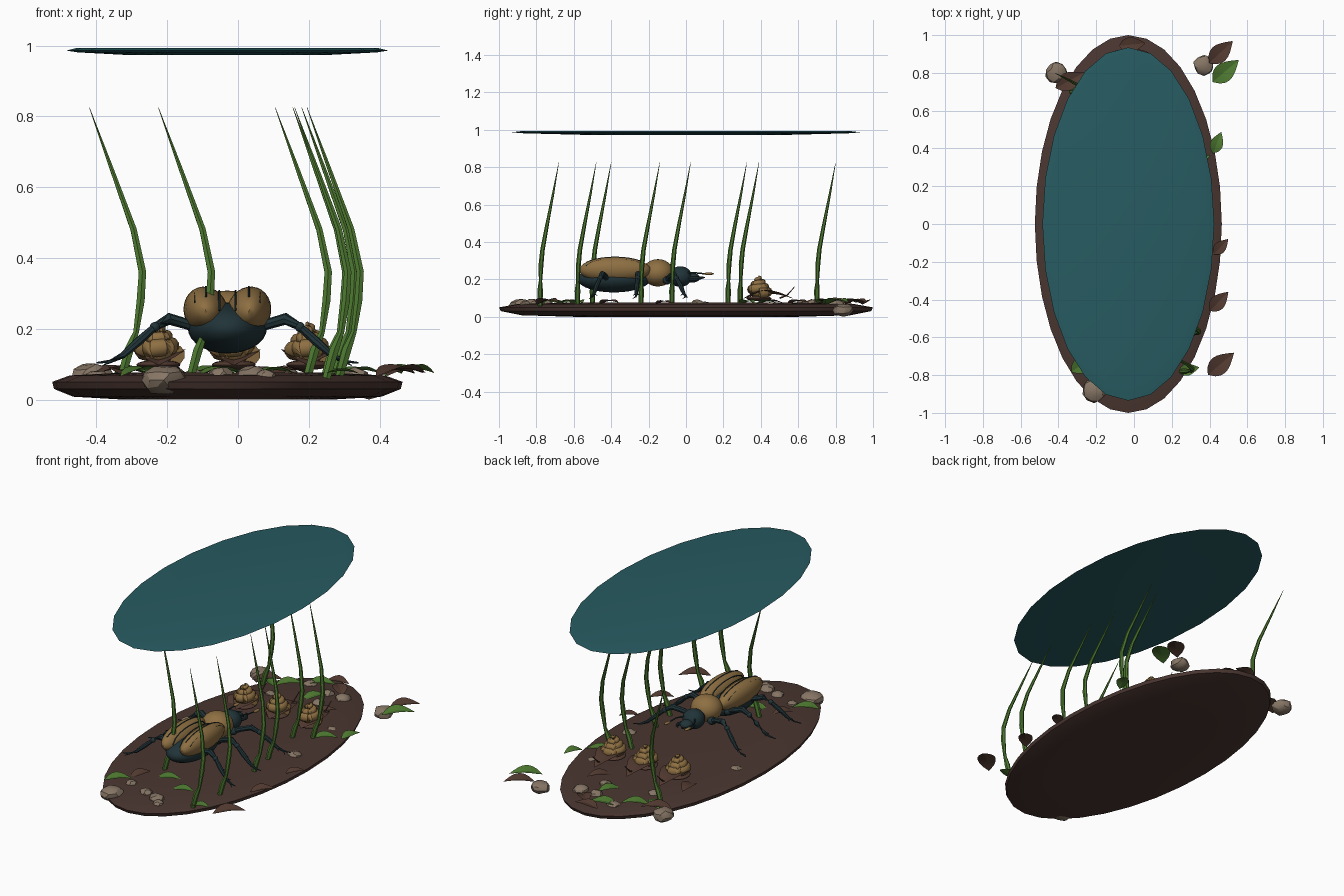
import bpy, bmesh, math, random
from mathutils import Vector, Euler, Matrix

random.seed(4)
if "Cube" in bpy.data.objects:
    bpy.data.objects.remove(bpy.data.objects["Cube"])

CX = -0.03  # shared centre line of ground, canopy and beetle


def material(name, rgb):
    m = bpy.data.materials.new(name)
    m.use_nodes = True
    m.diffuse_color = (*rgb, 1)
    m.node_tree.nodes["Principled BSDF"].inputs["Base Color"].default_value = (*rgb, 1)
    return m


soil = material("soil brown", (0.068, 0.037, 0.03))
teal = material("deep teal", (0.02, 0.105, 0.12))
gold = material("tan gold", (0.27, 0.16, 0.055))
dark = material("dark slate", (0.015, 0.034, 0.04))
green = material("grass green", (0.075, 0.19, 0.03))
stone = material("stone grey", (0.24, 0.18, 0.13))
dry = material("dry leaf brown", (0.085, 0.043, 0.03))


def finish(name, bm, mat, angle=40):
    bmesh.ops.recalc_face_normals(bm, faces=bm.faces)
    me = bpy.data.meshes.new(name)
    bm.to_mesh(me)
    bm.free()
    me.materials.append(mat)
    ob = bpy.data.objects.new(name, me)
    bpy.context.collection.objects.link(ob)
    bpy.ops.object.select_all(action="DESELECT")
    ob.select_set(True)
    bpy.context.view_layer.objects.active = ob
    bpy.ops.object.shade_smooth_by_angle(angle=math.radians(angle))
    return ob


def tube(name, pts, radii, mat, sides=8, scale=(1, 1, 1)):
    """Skin round rings along a path, capped at both ends."""
    bm = bmesh.new()
    pts = [Vector(p) for p in pts]
    rings = []
    for i, p in enumerate(pts):
        d = (pts[min(i + 1, len(pts) - 1)] - pts[max(i - 1, 0)]).normalized()
        ref = Vector((1, 0, 0)) if abs(d.x) < 0.8 else Vector((0, 0, 1))
        u = d.cross(ref).normalized()
        v = d.cross(u)
        angles = [2 * math.pi * k / sides for k in range(sides)]
        rings.append([bm.verts.new(p + radii[i] * (math.cos(a) * u + math.sin(a) * v)) for a in angles])
    for a, b in zip(rings, rings[1:]):
        for k in range(sides):
            n = (k + 1) % sides
            bm.faces.new((a[k], a[n], b[n], b[k]))
    bm.faces.new(rings[0])
    bm.faces.new(rings[-1])
    bmesh.ops.scale(bm, vec=scale, verts=bm.verts)
    return finish(name, bm, mat)


def ball(name, loc, radii, mat, rot=(0, 0, 0)):
    bm = bmesh.new()
    bmesh.ops.create_uvsphere(bm, u_segments=24, v_segments=14, radius=1)
    bm.transform(Matrix.LocRotScale(Vector(loc), Euler(rot), Vector(radii)))
    return finish(name, bm, mat)


def rock(loc, r):
    bm = bmesh.new()
    bmesh.ops.create_icosphere(bm, subdivisions=2, radius=r)
    for v in bm.verts:
        v.co *= random.uniform(0.9, 1.08)
        v.co.z *= 0.65
    bmesh.ops.translate(bm, vec=loc, verts=bm.verts)
    finish("stone", bm, stone, 25)


def leaf(loc, turn, length, mat, tilt=0.0):
    """Pointed leaf folded along its midrib and drooping at the tip."""
    bm = bmesh.new()
    rows = []
    for i in range(8):
        t = i / 7
        w = 0.28 * length * math.sin(math.pi * t ** 0.8) + 0.001
        z = 0.1 * length * math.sin(math.pi * t)
        x = (t - 0.5) * length
        rows.append([bm.verts.new((x, s * w, z + abs(s) * w * 0.25)) for s in (-1, 0, 1)])
    for a, b in zip(rows, rows[1:]):
        for k in (0, 1):
            bm.faces.new((a[k], a[k + 1], b[k + 1], b[k]))
    bm.transform(Matrix.LocRotScale(Vector(loc), Euler((0, -tilt, turn)), None))
    finish("green_leaf" if mat == green else "dry_leaf", bm, mat, 15)


# Ground slab and overhead canopy
tube("ground", [(CX / 0.495, 0, z) for z in (0, 0.008, 0.03, 0.05, 0.068, 0.076)],
     [0.6, 0.88, 0.99, 1, 0.9, 0.6], soil, 32, (0.495, 1, 1))
tube("canopy", [(CX / 0.455, 0, z) for z in (0.973, 0.981, 0.986, 0.994)],
     [0.6, 0.93, 1, 0.93], teal, 24, (0.455, 0.935, 1))

# Grass blades share one bent profile
bend = [(0, 0, 0.06), (0.022, 0, 0.14), (0.042, 0.002, 0.19), (0.055, 0.005, 0.28),
        (0.06, 0.013, 0.36), (0.035, 0.035, 0.48), (-0.03, 0.07, 0.66), (-0.09, 0.1, 0.825)]
width = [0.013, 0.015, 0.009, 0.013, 0.012, 0.010, 0.006, 0.0008]
for bx, by in [(0.25, -0.78), (0.285, -0.58), (-0.135, -0.5), (0.27, -0.24),
               (0.245, -0.075), (0.195, 0.225), (0.285, 0.29), (-0.33, 0.70)]:
    tube("grass_blade", [(bx + x, by + y, z) for x, y, z in bend], width, green, 6)

# Beetle body
ball("beetle_abdomen", (CX, -0.385, 0.202), (0.112, 0.195, 0.072), dark)
ball("beetle_thorax", (CX, -0.15, 0.235), (0.088, 0.085, 0.073), gold)
ball("beetle_head", (CX, -0.03, 0.215), (0.062, 0.062, 0.055), dark)
ball("beetle_snout", (CX, 0.035, 0.208), (0.035, 0.04, 0.025), dark)

for s, side in ((1, "left"), (-1, "right")):
    # Wing cases with thin dark ribs following their crown
    ex, ey, ez = CX + s * 0.061, -0.38, 0.25
    ball(side + "_wing_case", (ex, ey, ez), (0.062, 0.192, 0.07), gold, (0, s * 0.35, 0))
    for off in (-0.038, 0.0, 0.03):
        path = []
        for i in range(13):
            y = -0.155 + 0.31 * i / 12
            h = math.sqrt(max(0, 1 - (off / 0.064) ** 2 - (y / 0.192) ** 2))
            path.append((ex + s * off, ey + y, ez + 0.069 * h - s * 0.05 * off * s))
        tube(side + "_wing_rib", path, [0.003] * 13, dark, 5)
    # Jaws and antennae
    tube(side + "_jaw", [(CX + s * x, y, z) for x, y, z in
         ((0.03, 0.02, 0.205), (0.042, 0.06, 0.205), (0.028, 0.09, 0.21), (0.012, 0.1, 0.21))],
         [0.012, 0.010, 0.006, 0.002], dark)
    tube(side + "_antenna", [(CX + s * x, y, z) for x, y, z in
         ((0.035, 0.01, 0.235), (0.06, 0.05, 0.235), (0.065, 0.1, 0.23))],
         [0.006, 0.004, 0.004], dark, 6)
    ball(side + "_antenna_club", (CX + s * 0.067, 0.122, 0.23), (0.010, 0.028, 0.007), gold)
    # Legs: hip, thigh, shin and clawed foot
    for part, y0, dy in (("hind", -0.42, -0.09), ("middle", -0.25, -0.02), ("front", -0.1, 0.11)):
        pts = [(CX + s * x, y0 + dy * k, z) for x, k, z in
               ((0.07, 0, 0.195), (0.11, 0.1, 0.212), (0.165, 0.3, 0.228), (0.205, 0.45, 0.205),
                (0.25, 0.65, 0.165), (0.295, 0.8, 0.125), (0.33, 0.9, 0.108), (0.37, 1, 0.104))]
        name = side + "_" + part
        tube(name + "_leg", pts, [0.016, 0.015, 0.017, 0.011, 0.013, 0.009, 0.005, 0.002], dark)
        ball(name + "_hip", pts[0], (0.024, 0.024, 0.022), dark)
        ball(name + "_knee", pts[3], (0.014, 0.014, 0.014), dark)
        for i, fwd in ((4, 1), (5, 1), (5, -1), (6, -1)):
            p = Vector(pts[i])
            tube(name + "_spur", [p, p + Vector((s * 0.022, fwd * 0.018, -0.012))],
                 [0.005, 0.001], dark, 5)

# Coiled mounds resting on dry leaves
for mx in (-0.225, -0.012, 0.198):
    path, radii = [], []
    for i in range(57):
        t = i / 56
        a = t * 3.5 * 2 * math.pi
        r = 0.046 * (1 - t) ** 0.8
        path.append((mx + r * math.cos(a), 0.39 + r * math.sin(a), 0.126 + 0.092 * t))
        radii.append(0.027 * (1 - t) ** 0.7 + 0.003)
    tube("coiled_mound", path, radii, gold, 10)
    ball("mound_core", (mx, 0.39, 0.135), (0.045, 0.045, 0.035), gold)
    ball("mound_base", (mx, 0.39, 0.098), (0.062, 0.068, 0.014), dry)
    leaf((mx, 0.44, 0.097), math.pi / 2, 0.27, dry)
    tube("leaf_stalk", [(mx, 0.5, 0.1), (mx, 0.54, 0.115), (mx + 0.01, 0.58, 0.16)],
         [0.005, 0.004, 0.002], dry, 5)

# Stones
for x, y, z, r in [(-0.21, -0.88, 0.055, 0.065), (-0.41, 0.8, 0.065, 0.06), (0.37, 0.84, 0.035, 0.055),
                   (0.04, -0.82, 0.07, 0.04), (-0.05, -0.79, 0.07, 0.035), (0.08, -0.86, 0.065, 0.03),
                   (-0.18, -0.74, 0.07, 0.03), (0.13, 0.8, 0.065, 0.045), (0.03, 0.8, 0.07, 0.035),
                   (0.06, 0.67, 0.07, 0.035), (-0.12, 0.85, 0.06, 0.04), (-0.22, 0.62, 0.07, 0.03),
                   (0.33, 0.06, 0.065, 0.04), (0.3, 0.45, 0.06, 0.03), (-0.4, 0.1, 0.06, 0.035)]:
    rock((x, y, z), r)

# Scattered leaves
for x, y, turn, size, mat in [
        (0.46, 0.91, 0.75, 0.17, dry), (0.485, 0.81, 0.7, 0.18, green), (0.46, -0.74, 0.7, 0.18, dry),
        (-0.34, 0.76, 0.5, 0.17, dry), (-0.3, 0.73, -0.5, 0.12, green), (0.45, -0.41, 0.8, 0.14, dry),
        (0.46, -0.12, 0.8, 0.11, dry), (0.44, 0.43, 1.2, 0.12, green), (0.29, -0.77, 0.2, 0.11, green),
        (-0.01, 0.95, 0.1, 0.14, dry), (-0.07, 0.88, 0.4, 0.16, green), (-0.21, 0.78, 0.6, 0.15, green),
        (0.0, 0.72, 1.0, 0.14, green), (-0.27, -0.74, 0.6, 0.15, green), (-0.05, -0.58, 0.4, 0.14, green),
        (-0.2, -0.62, 1.1, 0.13, dry), (0.1, -0.66, 0.3, 0.13, green), (0.15, 0.6, 0.9, 0.14, dry),
        (0.34, 0.33, 0.5, 0.14, green), (0.05, 0.88, 2.4, 0.14, dry), (-0.33, 0.45, 1.7, 0.14, dry)]:
    leaf((x, y, 0.07), turn, size, mat, 0.06)
